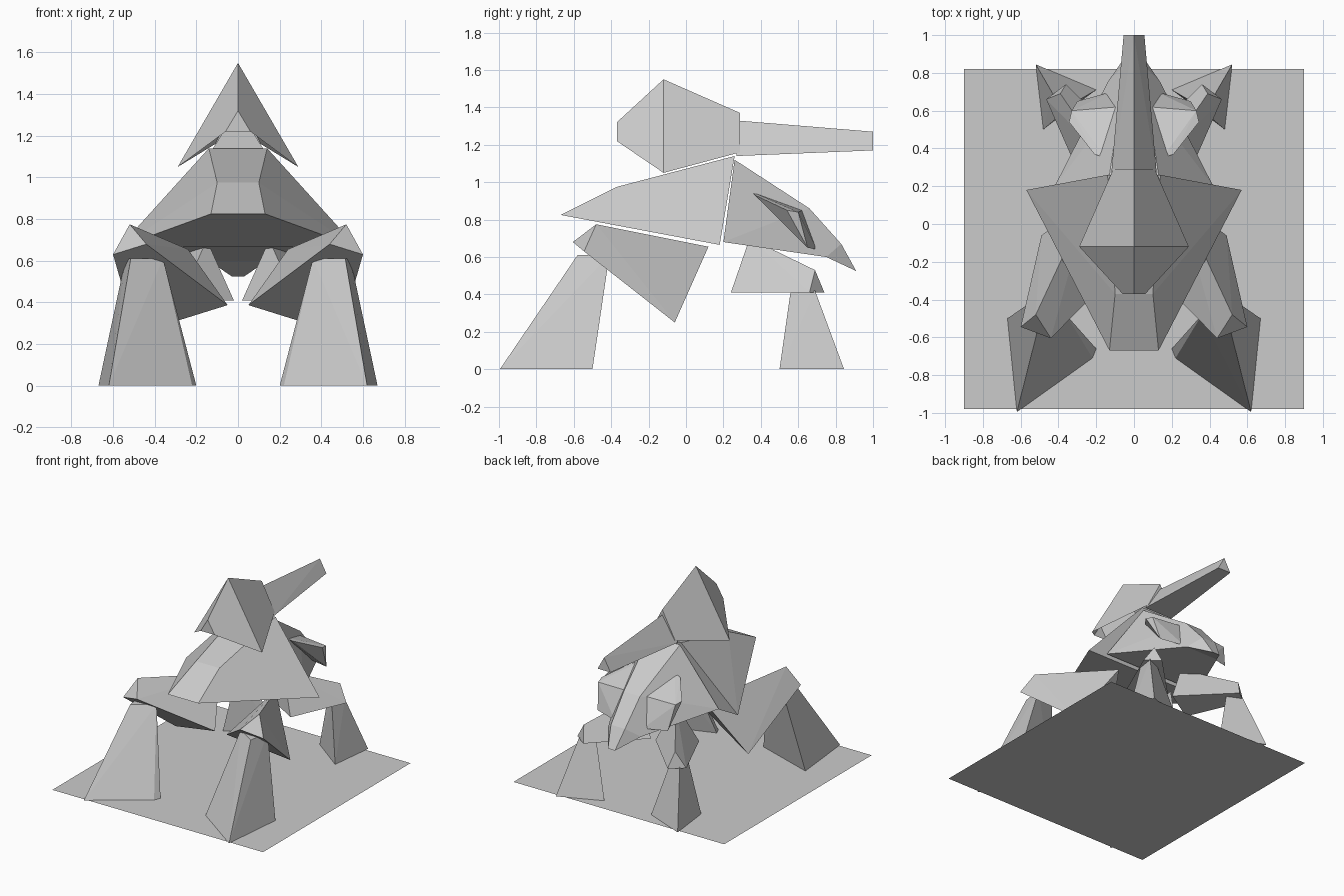
import bpy
import bmesh

# Remove the default object only
cube = bpy.data.objects.get("Cube")
if cube:
    bpy.data.objects.remove(cube, do_unlink=True)

# Single flat colour
grey = bpy.data.materials.new("plain_grey")
grey.use_nodes = True
colour = (0.6, 0.6, 0.6, 1)
grey.diffuse_color = colour
grey.node_tree.nodes["Principled BSDF"].inputs["Base Color"].default_value = colour


def finish(name, bm):
    """Turn a bmesh into a flat shaded grey object."""
    mesh = bpy.data.meshes.new(name)
    bmesh.ops.recalc_face_normals(bm, faces=bm.faces)
    bm.to_mesh(mesh)
    bm.free()
    mesh.materials.append(grey)
    obj = bpy.data.objects.new(name, mesh)
    bpy.context.scene.collection.objects.link(obj)
    return obj


def mirrored(points):
    """Points plus their copies on the other side of the centre plane."""
    return points + [(-x, y, z) for x, y, z in points if x]


def solid(name, points):
    """Faceted convex block wrapped around corner points."""
    bm = bmesh.new()
    for point in points:
        bm.verts.new(point)
    result = bmesh.ops.convex_hull(bm, input=bm.verts[:])
    loose = [g for g in result["geom_interior"] if isinstance(g, bmesh.types.BMVert)]
    bmesh.ops.delete(bm, geom=loose, context="VERTS")
    bmesh.ops.dissolve_limit(bm, angle_limit=0.03, verts=bm.verts[:], edges=bm.edges[:])
    return finish(name, bm)


def pair(name, points):
    """Block on the left side, mirrored to the right side."""
    obj = solid(name, points)
    mirror = obj.modifiers.new("both_sides", "MIRROR")
    mirror.use_axis = (True, False, False)
    mirror.use_mirror_merge = False
    return obj


def roof_shell(name, sections):
    """Tent shape open below; sections are (y, ridge height, half width, eave height)."""
    bm = bmesh.new()
    rings = []
    for y, ridge, half, eave in sections:
        corners = ((-half, y, eave), (0, y, ridge), (half, y, eave))
        rings.append([bm.verts.new(c) for c in corners])
    for a, b in zip(rings, rings[1:]):
        for i in range(len(a) - 1):
            bm.faces.new((a[i], a[i + 1], b[i + 1], b[i]))
    bm.faces.new(rings[0])
    bm.faces.new(rings[-1])
    return finish(name, bm)


# Ground sheet
bm = bmesh.new()
sheet = [(-0.9, -0.98), (0.9, -0.98), (0.9, 0.82), (-0.9, 0.82)]
bm.faces.new([bm.verts.new((x, y, 0)) for x, y in sheet])
finish("ground_sheet", bm)

# Head with open underside
roof_shell("head", [
    (-0.37, 1.32, 0.06, 1.22),
    (-0.12, 1.55, 0.29, 1.05),
    (0.29, 1.37, 0.11, 1.16),
])

# Long triangular bar behind the head
solid("rear_bar", mirrored([
    (0, 0.27, 1.33), (0.12, 0.27, 1.14),
    (0, 1.0, 1.27), (0.055, 1.0, 1.17),
]))

# Wedge shaped front body
solid("front_body", mirrored([
    (0.13, -0.67, 0.825), (0.1, -0.37, 0.975),
    (0.14, 0.26, 1.14), (0.57, 0.18, 0.665),
]))

# Rear body and its hanging tail
tail_root = [(0.06, 0.83, 0.67), (0.14, 0.75, 0.6)]
solid("rear_body", mirrored(tail_root + [
    (0.13, 0.26, 1.12), (0.42, 0.2, 0.68),
    (0.07, 0.66, 0.86), (0.28, 0.45, 0.64),
]))
solid("tail", mirrored(tail_root + [(0.03, 0.91, 0.525)]))

# Side pods on the rear body
pair("side_pods", [
    (0.15, 0.35, 0.95), (0.21, 0.37, 0.93), (0.344, 0.54, 0.85),
    (0.33, 0.6, 0.84), (0.085, 0.62, 0.85), (0.12, 0.7, 0.64), (0.3, 0.65, 0.65),
])

# Front legs: triangular thigh, then tapered foot
pair("front_thighs", [
    (0.52, -0.48, 0.775), (0.6, -0.545, 0.63), (0.44, -0.605, 0.68),
    (0.24, 0.12, 0.655), (0.49, -0.06, 0.25), (0.05, -0.21, 0.387),
])
pair("front_feet", [
    (0.62, -0.995, 0), (0.22, -0.71, 0), (0.2, -0.66, 0), (0.67, -0.5, 0),
    (0.515, -0.58, 0.61), (0.36, -0.48, 0.61), (0.54, -0.41, 0.61),
])

# Rear legs
pair("rear_thighs", [
    (0.36, 0.74, 0.41), (0.465, 0.66, 0.41), (0.39, 0.69, 0.53),
    (0.02, 0.4, 0.41), (0.28, 0.24, 0.41), (0.15, 0.34, 0.7),
])
pair("rear_feet", [
    (0.52, 0.845, 0), (0.2, 0.71, 0), (0.48, 0.5, 0),
    (0.43, 0.69, 0.42), (0.32, 0.64, 0.42), (0.41, 0.56, 0.42),
])
